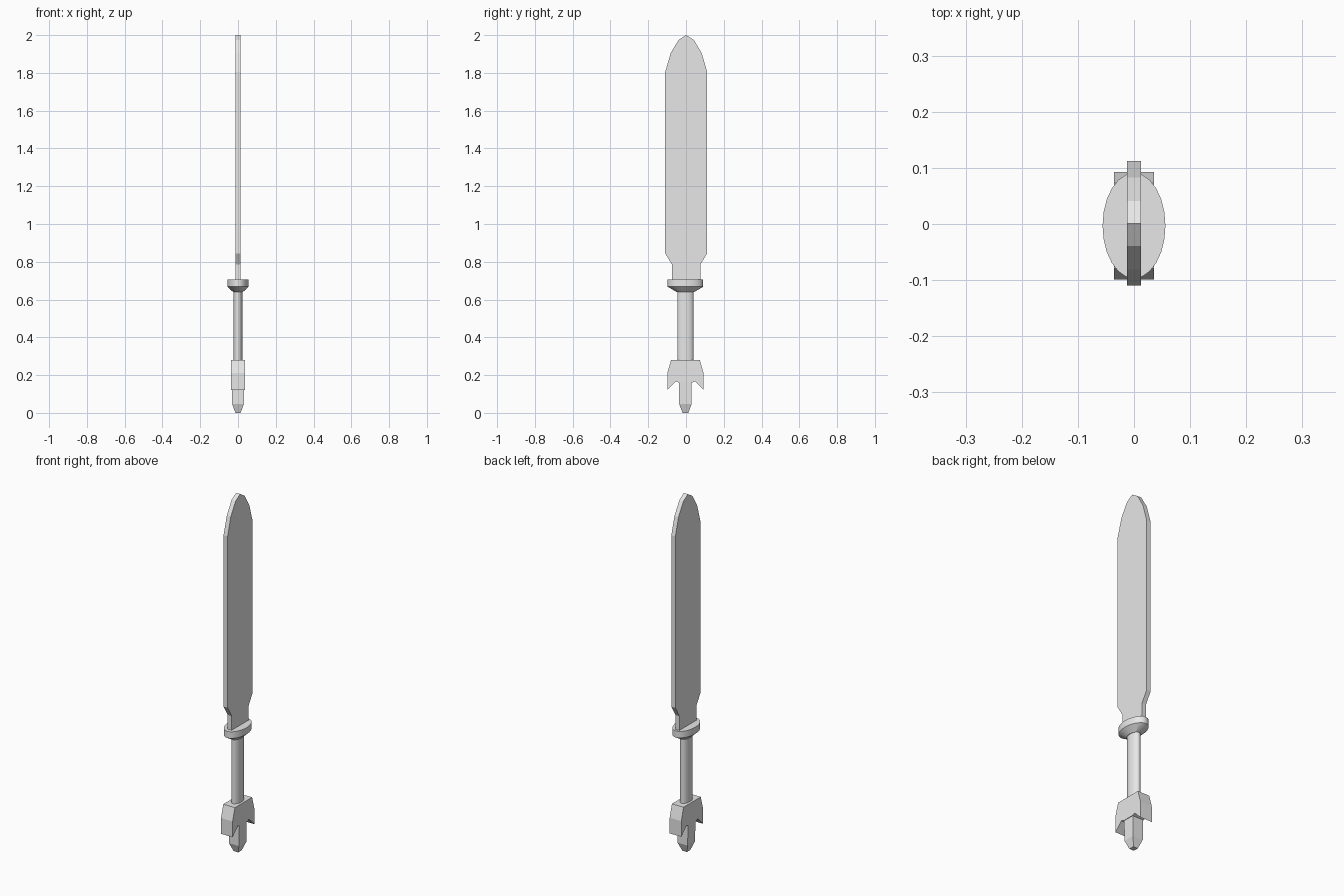
import bpy
import bmesh
from math import cos, sin, tau

cube = bpy.data.objects.get("Cube")
if cube:
    bpy.data.objects.remove(cube, do_unlink=True)

grey = bpy.data.materials.new("light grey")
grey.use_nodes = True
colour = (0.8, 0.8, 0.8, 1)
grey.diffuse_color = colour
grey.node_tree.nodes["Principled BSDF"].inputs["Base Color"].default_value = colour


def loft(name, rings, smooth=False):
    """Join rings of equal length into a capped solid."""
    bm = bmesh.new()
    loops = [[bm.verts.new(p) for p in ring] for ring in rings]
    n = len(loops[0])
    for a, b in zip(loops, loops[1:]):
        for i in range(n):
            j = (i + 1) % n
            bm.faces.new((a[i], a[j], b[j], b[i]))
    bm.faces.new(loops[0][::-1])
    bm.faces.new(loops[-1])
    bmesh.ops.recalc_face_normals(bm, faces=bm.faces)
    mesh = bpy.data.meshes.new(name)
    bm.to_mesh(mesh)
    bm.free()
    mesh.materials.append(grey)
    obj = bpy.data.objects.new(name, mesh)
    bpy.context.collection.objects.link(obj)
    if smooth:
        bpy.ops.object.select_all(action="DESELECT")
        obj.select_set(True)
        bpy.context.view_layer.objects.active = obj
        bpy.ops.object.shade_smooth_by_angle(angle=0.6)
    return obj


def slab(name, half_outline, thick, mid):
    """Mirror a half outline (y, z) about y = mid and extrude it along x."""
    outline = [(mid + y, z) for y, z in half_outline]
    outline += [(mid - y, z) for y, z in reversed(half_outline) if y > 0]
    return loft(name, [[(x, y, z) for y, z in outline] for x in (-thick, thick)])


def ellipse(rx, ry, z, mid=-0.003, n=24):
    return [(rx * cos(tau * i / n), mid + ry * sin(tau * i / n), z) for i in range(n)]


def rect(rx, ry, z, mid=-0.003):
    return [(sx * rx, mid + sy * ry, z) for sx, sy in ((-1, -1), (1, -1), (1, 1), (-1, 1))]


# Flat blade with a rounded tip and narrow neck
slab("blade", [(0.075, 0.69), (0.075, 0.785), (0.111, 0.845), (0.111, 1.805),
               (0.082, 1.905), (0.04, 1.975), (0, 2.0)], 0.0125, 0.001)

# Oval guard with a tapered underside
loft("guard", [ellipse(0.026, 0.047, 0.64), ellipse(0.056, 0.094, 0.668),
               ellipse(0.056, 0.094, 0.705)], smooth=True)

# Oval grip
loft("grip", [ellipse(0.024, 0.043, 0.27), ellipse(0.024, 0.043, 0.65)], smooth=True)

# Pommel with two downward barbs
slab("pommel", [(0.076, 0.28), (0.096, 0.21), (0.096, 0.122),
                (0.05, 0.167), (0.034, 0.16)], 0.036, -0.003)

# Pommel stem and its pointed end
loft("pommel_stem", [rect(0.014, 0.015, 0), rect(0.031, 0.033, 0.047),
                     rect(0.034, 0.033, 0.2)])
